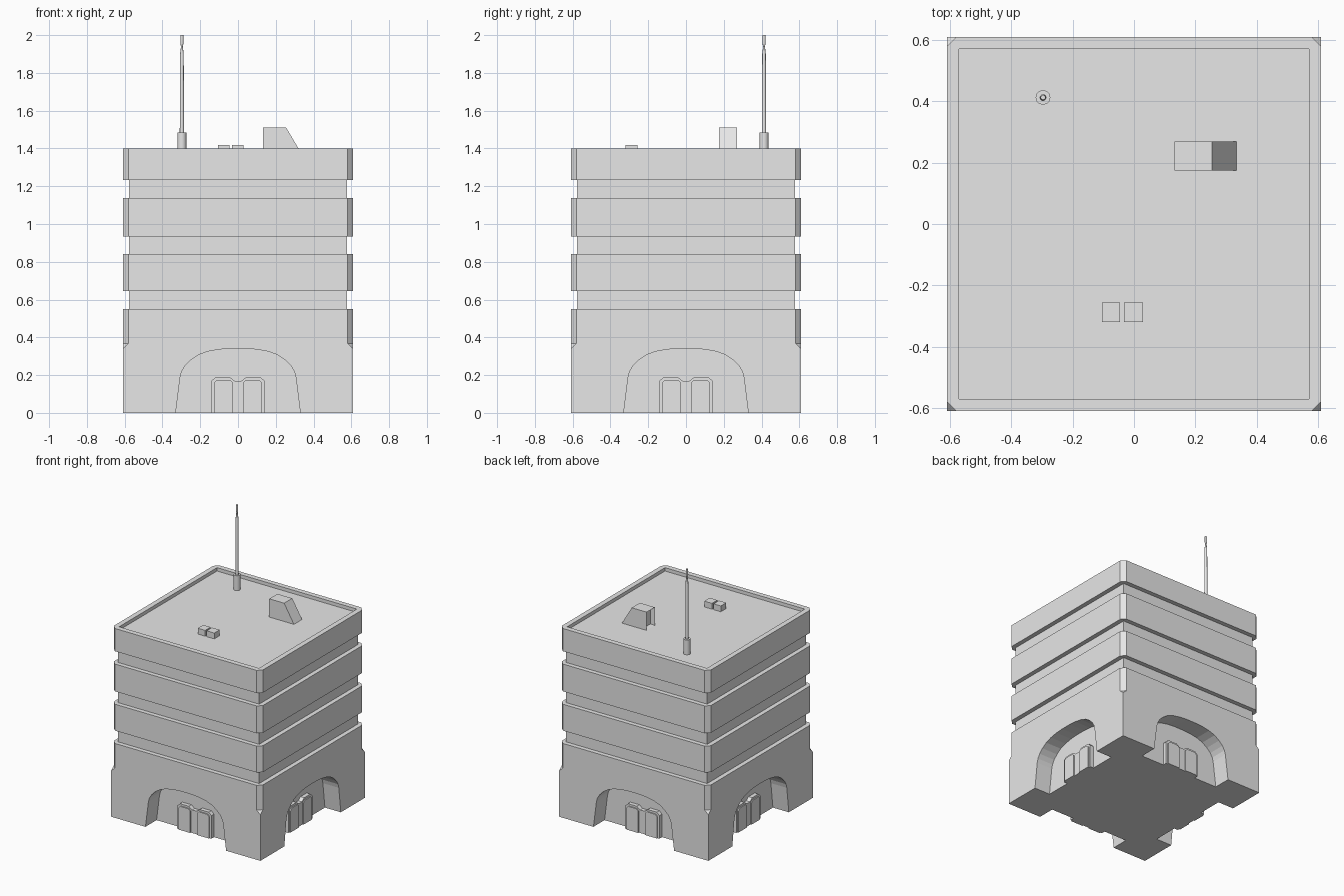
import bpy, bmesh, math
from mathutils import Matrix

if "Cube" in bpy.data.objects:
    bpy.data.objects.remove(bpy.data.objects["Cube"])

grey = bpy.data.materials.new("concrete_grey")
grey.diffuse_color = (0.8, 0.8, 0.8, 1)
grey.use_nodes = True
grey.node_tree.nodes["Principled BSDF"].inputs["Base Color"].default_value = grey.diffuse_color


def finish(name, bm):
    bmesh.ops.remove_doubles(bm, verts=bm.verts, dist=1e-5)
    bmesh.ops.recalc_face_normals(bm, faces=bm.faces)
    me = bpy.data.meshes.new(name)
    bm.to_mesh(me)
    bm.free()
    me.materials.append(grey)
    ob = bpy.data.objects.new(name, me)
    bpy.context.collection.objects.link(ob)
    return ob


def loft(bm, rings):
    """Skin a stack of closed rings and cap both ends."""
    vs = [[bm.verts.new(p) for p in r] for r in rings]
    n = len(vs[0])
    for a, b in zip(vs, vs[1:]):
        for i in range(n):
            bm.faces.new((a[i], a[(i + 1) % n], b[(i + 1) % n], b[i]))
    bm.faces.new(vs[0][::-1])
    bm.faces.new(vs[-1])


def prism(bm, pts, y0, y1, turn=0):
    """Extrude an x-z profile along y, turned by quarter turns about z."""
    rot = Matrix.Rotation(turn * math.pi / 2, 3, 'Z')
    loft(bm, [[rot @ Matrix.Translation((x, y, z)).to_translation() for x, z in pts]
              for y in (y0, y1)])


def mirrored(half):
    return half + [(-x, z) for x, z in reversed(half)]


def square(h, c, z):
    """Square ring with corners cut by c."""
    k = h - c
    return [(k, -h, z), (h, -k, z), (h, k, z), (k, h, z),
            (-k, h, z), (-h, k, z), (-h, -k, z), (-k, -h, z)]


# Tower: plain base, cut corners above, three recessed window bands, parapet roof
H, C, R, ROOF = 0.61, 0.03, 0.577, 1.375
rings = [square(H, 0, 0), square(H, 0, 0.34), square(H, C, 0.367)]
for lo, hi in ((0.55, 0.645), (0.84, 0.935), (1.137, 1.232)):
    rings += [square(H, C, lo), square(R, 0, lo), square(R, 0, hi), square(H, C, hi)]
rings += [square(H, C, 1.40), square(0.572, 0, 1.40), square(0.572, 0, ROOF)]
bm = bmesh.new()
loft(bm, rings)
tower = finish("tower_body", bm)

# Arched entrance alcove on every side
WALL = 0.48
arch = mirrored([(0.336, -0.05), (0.33, 0), (0.306, 0.19), (0.298, 0.22), (0.28, 0.25),
                 (0.25, 0.28), (0.21, 0.307), (0.16, 0.325), (0.10, 0.336), (0.04, 0.34)])
bm = bmesh.new()
for t in range(4):
    prism(bm, arch, -0.75, -WALL, t)
cutter = finish("arch_cutter", bm)
cutter.hide_render = True
mod = tower.modifiers.new("arches", 'BOOLEAN')
mod.operation, mod.solver, mod.object = 'DIFFERENCE', 'EXACT', cutter
bpy.context.view_layer.objects.active = tower
bpy.ops.object.modifier_apply(modifier=mod.name)
bpy.data.objects.remove(cutter)

# Double doors: surround with a dip in the middle, and two leaves
surround = mirrored([(0.14, 0), (0.14, 0.17), (0.118, 0.19), (0.045, 0.19), (0.018, 0.17)])
leaf = [(0.028, 0), (0.126, 0), (0.126, 0.16), (0.11, 0.175), (0.044, 0.175), (0.028, 0.162)]
frames, leaves = bmesh.new(), bmesh.new()
for t in range(4):
    prism(frames, surround, -WALL - 0.03, -WALL + 0.01, t)
    for s in (1, -1):
        prism(leaves, [(s * x, z) for x, z in leaf], -WALL - 0.038, -WALL - 0.02, t)
finish("door_surrounds", frames)
finish("door_leaves", leaves)

# Roof vent hood with sloping back and a recessed intake
bm = bmesh.new()
prism(bm, [(0.133, ROOF), (0.335, ROOF), (0.255, 1.51), (0.133, 1.51)], 0.175, 0.27)
bmesh.ops.recalc_face_normals(bm, faces=bm.faces)
intake = [f for f in bm.faces if f.normal.x < -0.9]
bmesh.ops.inset_region(bm, faces=intake, thickness=0.01, depth=0)
bmesh.ops.translate(bm, verts=intake[0].verts[:], vec=(0.03, 0, 0))
finish("roof_vent", bm)

# Two low roof boxes
bm = bmesh.new()
for x0, x1 in ((-0.105, -0.045), (-0.033, 0.03)):
    prism(bm, [(x0, ROOF), (x1, ROOF), (x1, 1.418), (x0, 1.418)], -0.32, -0.257)
finish("roof_boxes", bm)

# Antenna: thick socket, slim rod, narrow neck and tip
profile = [(0.024, ROOF), (0.024, 1.485), (0.0115, 1.485), (0.0095, 1.90),
           (0.005, 1.94), (0.008, 1.955), (0.008, 2.0)]
bm = bmesh.new()
loft(bm, [[(-0.297 + r * math.cos(a * math.pi / 6), 0.413 + r * math.sin(a * math.pi / 6), z)
           for a in range(12)] for r, z in profile])
antenna = finish("antenna", bm)
bpy.ops.object.select_all(action='DESELECT')
antenna.select_set(True)
bpy.context.view_layer.objects.active = antenna
bpy.ops.object.shade_smooth_by_angle(angle=math.radians(35))
